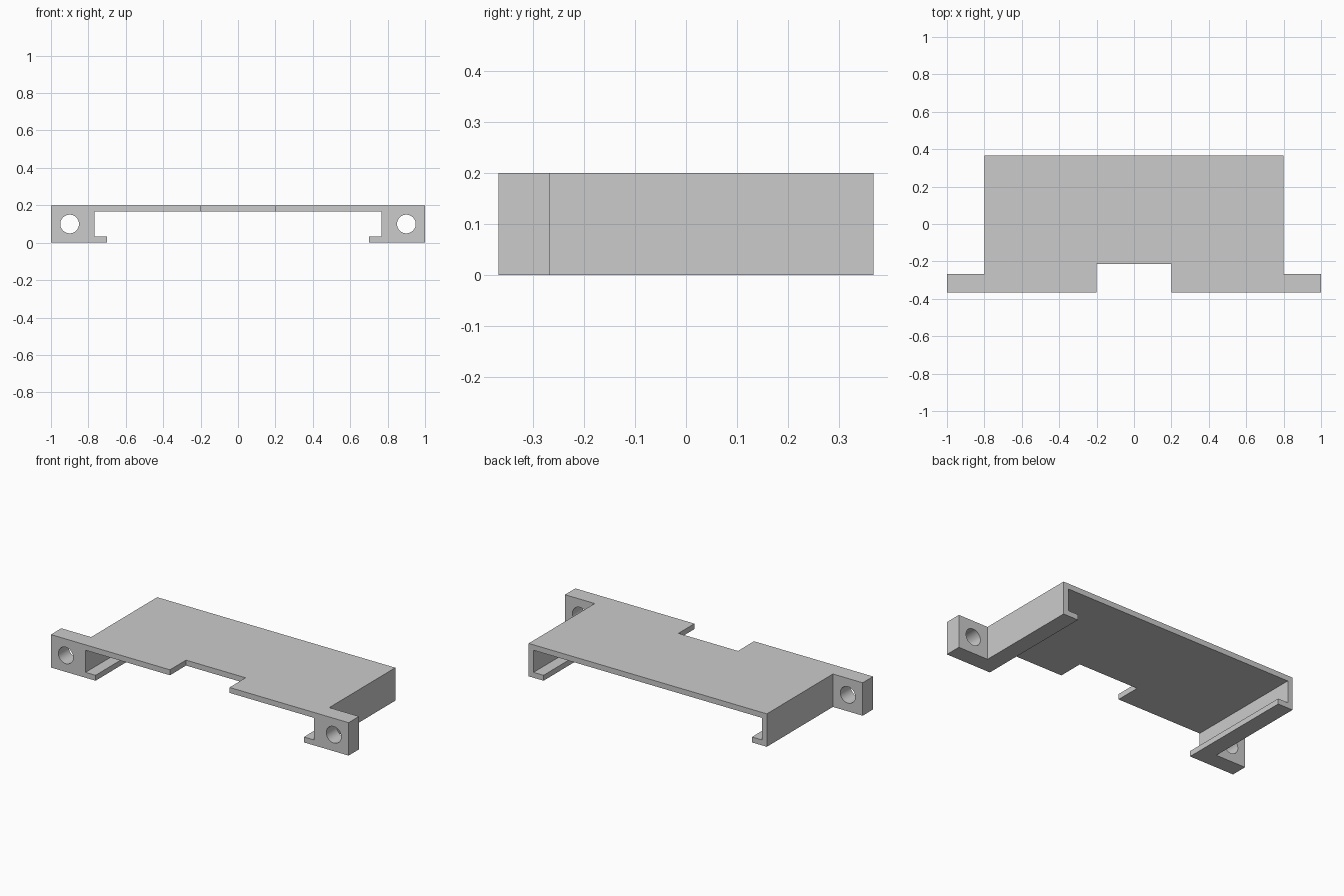
import bpy
import bmesh
from mathutils import Matrix

cube = bpy.data.objects.get("Cube")
if cube:
    bpy.data.objects.remove(cube, do_unlink=True)

FRONT, BACK = -0.367, 0.367
HEIGHT, WALL = 0.2, 0.033
OUTER, EAR_BACK = 0.8, -0.267

grey = bpy.data.materials.new("plain grey")
grey.use_nodes = True
grey.diffuse_color = (0.6, 0.6, 0.6, 1)
grey.node_tree.nodes["Principled BSDF"].inputs["Base Color"].default_value = (0.6, 0.6, 0.6, 1)


def make_object(name, bm):
    bmesh.ops.recalc_face_normals(bm, faces=bm.faces)
    mesh = bpy.data.meshes.new(name)
    bm.to_mesh(mesh)
    bm.free()
    mesh.materials.append(grey)
    obj = bpy.data.objects.new(name, mesh)
    bpy.context.collection.objects.link(obj)
    return obj


def extrude_profile(name, points, y0, y1):
    """Extrude a closed (x, z) outline along y."""
    bm = bmesh.new()
    face = bm.faces.new([bm.verts.new((x, y0, z)) for x, z in points])
    geom = bmesh.ops.extrude_face_region(bm, geom=[face])["geom"]
    verts = [g for g in geom if isinstance(g, bmesh.types.BMVert)]
    bmesh.ops.translate(bm, vec=(0, y1 - y0, 0), verts=verts)
    return make_object(name, bm)


def box(name, x0, x1, y0, y1, z0, z1):
    return extrude_profile(name, [(x0, z0), (x1, z0), (x1, z1), (x0, z1)], y0, y1)


def combine(target, tool, operation):
    """Apply a boolean and discard its tool."""
    mod = target.modifiers.new(operation.lower(), "BOOLEAN")
    mod.operation, mod.solver, mod.object = operation, "EXACT", tool
    bpy.context.view_layer.objects.active = target
    bpy.ops.object.modifier_apply(modifier=mod.name)
    bpy.data.objects.remove(tool, do_unlink=True)


# Channel: top plate, side walls and inward lips in one section
half = [(OUTER, HEIGHT), (OUTER, 0), (0.7, 0), (0.7, WALL),
        (OUTER - WALL, WALL), (OUTER - WALL, HEIGHT - WALL)]
section = half + [(-x, z) for x, z in reversed(half)]
bracket = extrude_profile("mounting_bracket", section, FRONT, BACK)

# Notch in the front edge of the plate
combine(bracket, box("notch_cutter", -0.2, 0.2, FRONT - 0.1, -0.213, 0.1, 0.3), "DIFFERENCE")

# Screw ears with round through holes
for side in (-1, 1):
    x0, x1 = sorted((side * (OUTER - WALL / 2), side))
    combine(bracket, box("ear", x0, x1, FRONT, EAR_BACK, 0, HEIGHT), "UNION")
    bm = bmesh.new()
    bmesh.ops.create_cone(bm, cap_ends=True, segments=48, radius1=0.05, radius2=0.05, depth=0.4)
    bmesh.ops.rotate(bm, verts=bm.verts, matrix=Matrix.Rotation(1.5708, 3, "X"))
    bmesh.ops.translate(bm, verts=bm.verts, vec=(side * 0.9, (FRONT + EAR_BACK) / 2, 0.1))
    combine(bracket, make_object("hole_cutter", bm), "DIFFERENCE")

# Smooth hole walls, sharp corners
bpy.ops.object.select_all(action="DESELECT")
bracket.select_set(True)
bpy.context.view_layer.objects.active = bracket
bpy.ops.object.shade_smooth_by_angle(angle=0.5)
